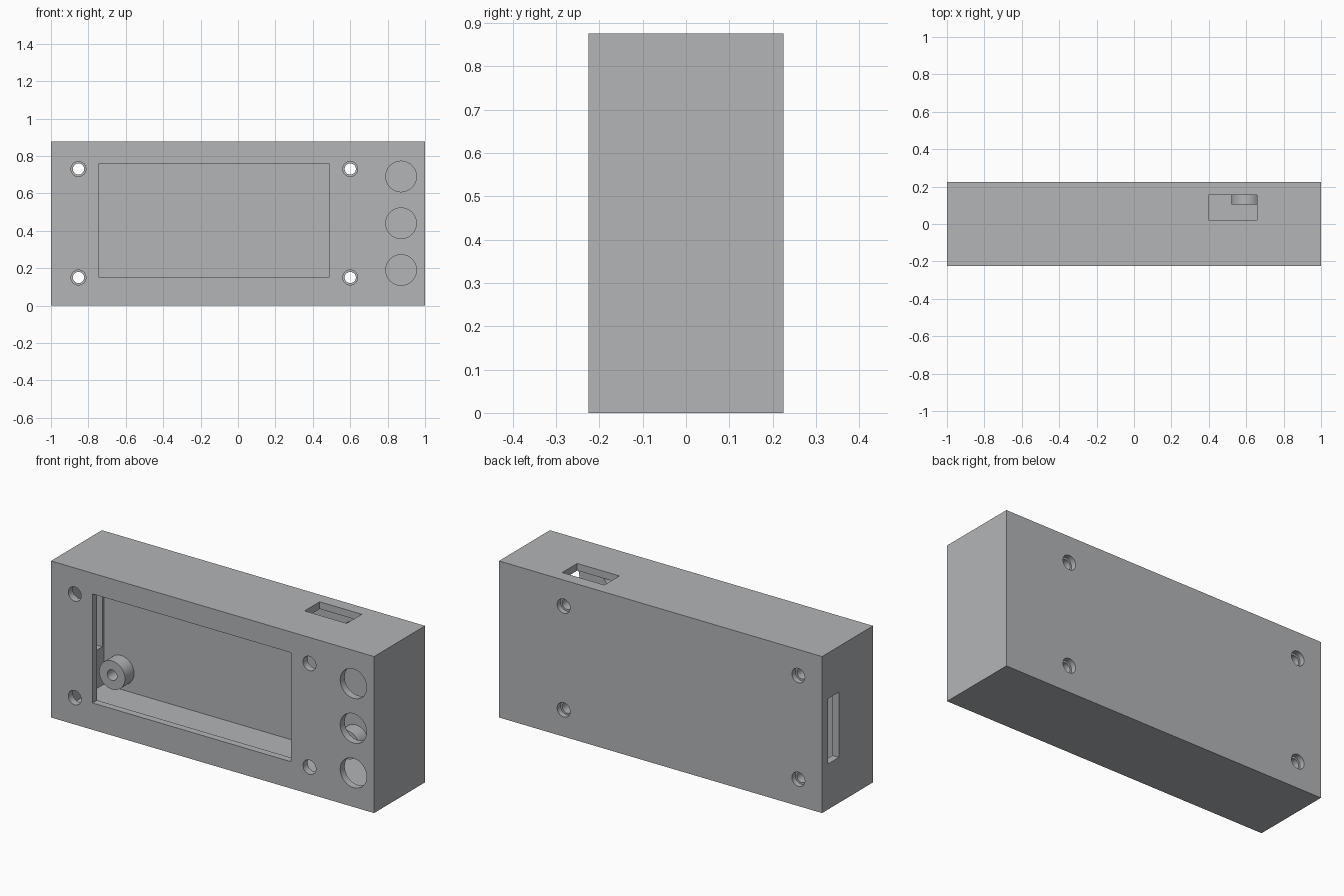
import bpy
import math
from mathutils import Vector

if "Cube" in bpy.data.objects:
    bpy.data.objects.remove(bpy.data.objects["Cube"], do_unlink=True)

# Single grey plastic
grey = bpy.data.materials.new("grey plastic")
grey.use_nodes = True
colour = (0.45, 0.46, 0.475, 1)
grey.diffuse_color = colour
grey.node_tree.nodes["Principled BSDF"].inputs["Base Color"].default_value = colour

W, D, H, WALL = 2.0, 0.45, 0.876, 0.04
BACK, FRONT = D / 2, -D / 2
SCREWS = [(x, z) for x in (-0.853, 0.6) for z in (0.15, 0.73)]


def box(name, low, high):
    low, high = Vector(low), Vector(high)
    bpy.ops.mesh.primitive_cube_add(size=1, location=(low + high) / 2)
    ob = bpy.context.object
    ob.name = name
    ob.dimensions = high - low
    bpy.ops.object.transform_apply(location=True, rotation=True, scale=True)
    ob.data.materials.append(grey)
    return ob


def rod(name, x, z, radius, y0, y1):
    """Cylinder running front to back."""
    bpy.ops.mesh.primitive_cylinder_add(
        vertices=40, radius=radius, depth=y1 - y0,
        location=(x, (y0 + y1) / 2, z), rotation=(math.pi / 2, 0, 0))
    ob = bpy.context.object
    ob.name = name
    bpy.ops.object.transform_apply(location=True, rotation=True, scale=True)
    ob.data.materials.append(grey)
    return ob


def cut(target, cutter):
    """Subtract the cutter, then discard it."""
    cutter.hide_render = True
    mod = target.modifiers.new("cut", "BOOLEAN")
    mod.operation, mod.solver, mod.object = "DIFFERENCE", "EXACT", cutter
    bpy.context.view_layer.objects.active = target
    bpy.ops.object.modifier_apply(modifier=mod.name)
    bpy.data.objects.remove(cutter, do_unlink=True)


def finish(ob):
    bpy.ops.object.select_all(action="DESELECT")
    ob.select_set(True)
    bpy.context.view_layer.objects.active = ob
    bpy.ops.object.shade_smooth_by_angle(angle=math.radians(30))


# Hollow enclosure
case = box("case", (-W / 2, FRONT, 0), (W / 2, BACK, H))
cut(case, box("cavity", (-W / 2 + WALL, FRONT + WALL, WALL),
              (W / 2 - WALL, BACK - WALL, H - WALL)))

# Display window, top port and side port
cut(case, box("window", (-0.743, FRONT - 0.1, 0.15), (0.487, FRONT + 0.06, 0.76)))
cut(case, box("top_port", (0.397, 0.022, H - 0.06), (0.658, 0.155, H + 0.1)))
cut(case, box("side_port", (-W / 2 - 0.1, 0.077, 0.255), (-W / 2 + 0.06, 0.172, 0.62)))

# Round button openings
for z in (0.19, 0.44, 0.69):
    cut(case, rod("button_hole", 0.872, z, 0.082, FRONT - 0.1, FRONT + 0.06))

# Screw holes front and back, with drilled standoffs inside
for x, z in SCREWS:
    cut(case, rod("front_hole", x, z, 0.04, FRONT - 0.1, FRONT + 0.06))
    cut(case, rod("back_bore", x, z, 0.04, BACK - 0.03, BACK + 0.1))
    cut(case, rod("back_hole", x, z, 0.03, 0.15, BACK + 0.1))
    standoff = rod("standoff", x, z, 0.08, 0.105, BACK - WALL + 0.004)
    cut(standoff, rod("screw_hole", x, z, 0.03, 0, BACK + 0.1))
    finish(standoff)

finish(case)
